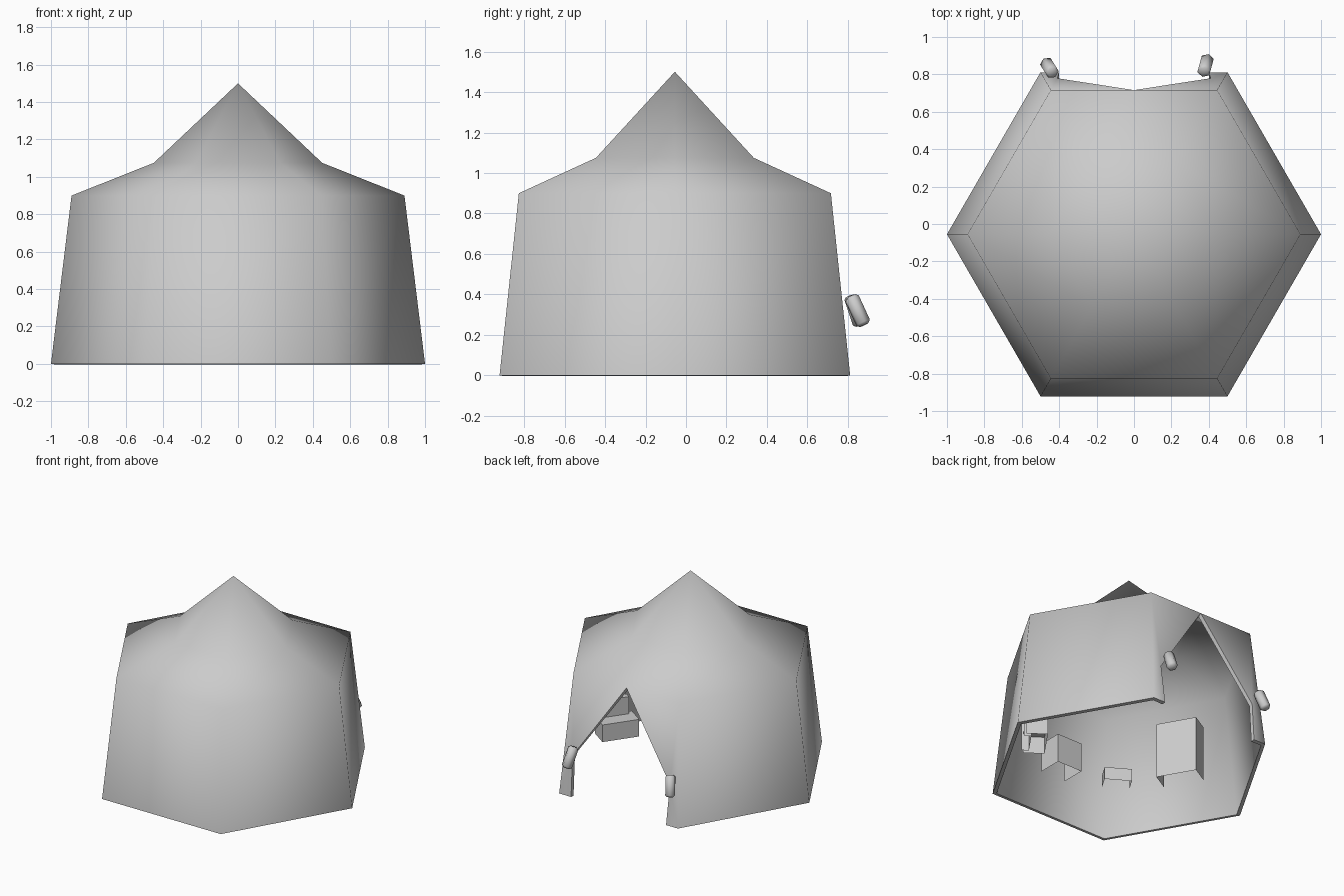
import bpy, bmesh, math
from mathutils import Vector, Matrix

cube = bpy.data.objects.get("Cube")
if cube:
    bpy.data.objects.remove(cube, do_unlink=True)

CY = -0.055          # tent centre along y
EAVE = 0.9           # height of the wall top

canvas = bpy.data.materials.new("pale_grey")
canvas.use_nodes = True
canvas.diffuse_color = (0.6, 0.6, 0.6, 1)
canvas.node_tree.nodes["Principled BSDF"].inputs["Base Color"].default_value = (0.6, 0.6, 0.6, 1)


def add_object(name, bm, smooth=None):
    bmesh.ops.recalc_face_normals(bm, faces=bm.faces)
    mesh = bpy.data.meshes.new(name)
    bm.to_mesh(mesh)
    bm.free()
    mesh.materials.append(canvas)
    obj = bpy.data.objects.new(name, mesh)
    bpy.context.collection.objects.link(obj)
    if smooth:
        bpy.ops.object.select_all(action='DESELECT')
        obj.select_set(True)
        bpy.context.view_layer.objects.active = obj
        bpy.ops.object.shade_smooth_by_angle(angle=math.radians(smooth))
    return obj


def wall_y(z):
    return CY + math.sqrt(0.75) * (1 - 0.11 * z / EAVE)


# Tent canvas: hexagonal walls, flared roof, and a parted back entrance
bm = bmesh.new()
rings = []
for radius, z in ((1, 0), (0.89, EAVE), (0.45, 1.075)):
    rings.append([bm.verts.new((radius * math.cos(math.radians(a)),
                                CY + radius * math.sin(math.radians(a)), z))
                  for a in range(0, 360, 60)])
base, eave, collar = rings
peak = bm.verts.new((0, CY, 1.5))
door_top = bm.verts.new((0, wall_y(EAVE), EAVE))
for i in range(6):
    j = (i + 1) % 6
    bm.faces.new((collar[i], collar[j], peak))
    if i == 1:
        bm.faces.new((eave[i], door_top, collar[i]))
        bm.faces.new((door_top, collar[j], collar[i]))
        bm.faces.new((door_top, eave[j], collar[j]))
        for corner, side in ((i, 1), (j, -1)):
            foot = bm.verts.new((0.4 * side, wall_y(0), 0))
            tie = bm.verts.new((0.41 * side, wall_y(0.3), 0.3))
            bm.faces.new((base[corner], foot, tie, eave[corner]))
            bm.faces.new((tie, door_top, eave[corner]))
    else:
        bm.faces.new((base[i], base[j], eave[j], eave[i]))
        bm.faces.new((eave[i], eave[j], collar[j], collar[i]))
tent = add_object("tent_canvas", bm)
shell = tent.modifiers.new("thickness", 'SOLIDIFY')
shell.thickness = 0.03
shell.offset = -1
bpy.context.view_layer.objects.active = tent
tent.select_set(True)
bpy.ops.object.modifier_apply(modifier=shell.name)
bpy.ops.object.shade_smooth_by_angle(angle=math.radians(75))


# Rolled door flaps, tied beside the entrance
def flap_roll(name, top, bottom):
    top, bottom = Vector(top), Vector(bottom)
    axis = bottom - top
    bm = bmesh.new()
    bmesh.ops.create_cone(bm, cap_ends=True, segments=6, radius1=0.038,
                          radius2=0.038, depth=axis.length)
    caps = [f for f in bm.faces if len(f.verts) == 6]
    bmesh.ops.inset_region(bm, faces=caps, thickness=0.014, depth=0.012)
    place = Matrix.Translation((top + bottom) / 2) @ axis.to_track_quat('Z', 'Y').to_matrix().to_4x4()
    bm.transform(place)
    add_object(name, bm, 65)


flap_roll("left_flap_roll", (0.375, 0.82, 0.38), (0.39, 0.875, 0.26))
flap_roll("right_flap_roll", (-0.44, 0.815, 0.38), (-0.465, 0.855, 0.26))


# Furniture: boxes open underneath and behind, turned to face the middle
def furniture(name, x, y, facing, width, depth, height):
    bm = bmesh.new()
    bmesh.ops.create_cube(bm, size=1)
    bm.normal_update()
    hidden = [f for f in bm.faces if f.normal.z < -0.5 or f.normal.x < -0.5]
    bmesh.ops.delete(bm, geom=hidden, context='FACES')
    bm.transform(Matrix.Translation((x, y, height / 2))
                 @ Matrix.Rotation(math.radians(facing), 4, 'Z')
                 @ Matrix.Diagonal((depth, width, height, 1)))
    add_object(name, bm)


furniture("cabinet", -0.355, 0.07, 30, 0.29, 0.15, 0.42)
furniture("footstool", -0.07, -0.265, 59, 0.19, 0.11, 0.095)
furniture("chest", 0.335, -0.38, 90, 0.21, 0.18, 0.22)
furniture("bench", 0.72, -0.2, 145, 0.27, 0.15, 0.13)
furniture("bench_back", 0.77, -0.235, 145, 0.2, 0.05, 0.26)
